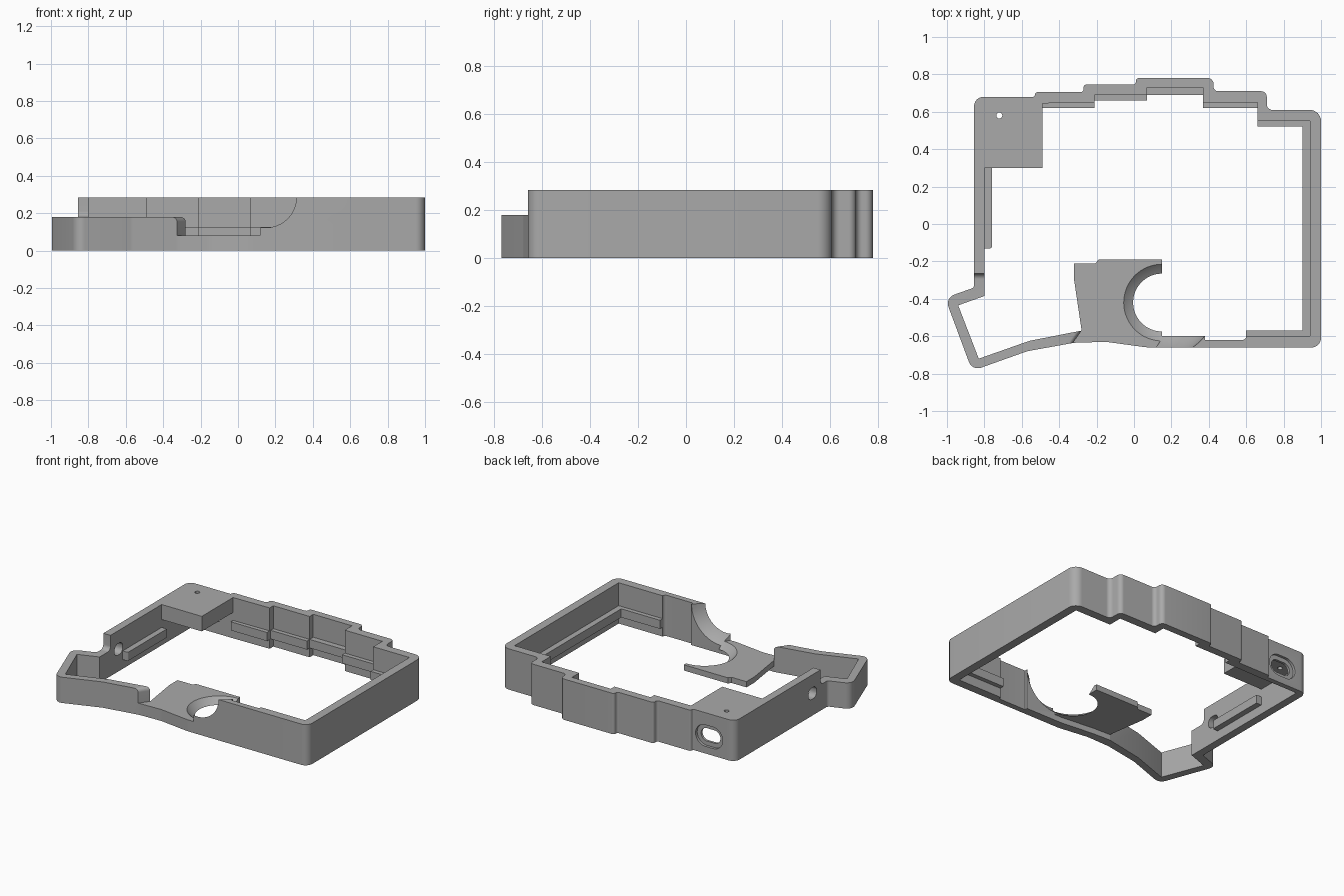
import bpy, bmesh, math
from mathutils import Vector

cube = bpy.data.objects.get("Cube")
if cube:
    bpy.data.objects.remove(cube, do_unlink=True)

grey = bpy.data.materials.new("matte_grey")
grey.use_nodes = True
grey.diffuse_color = (0.4, 0.4, 0.4, 1)
grey.node_tree.nodes["Principled BSDF"].inputs["Base Color"].default_value = (0.4, 0.4, 0.4, 1)


def rounded(points, steps=6):
    """Round each corner that carries a radius as its third value."""
    out = []
    for i, p in enumerate(points):
        c = Vector(p[:2])
        if len(p) < 3:
            out.append(c)
            continue
        a = (Vector(points[i - 1][:2]) - c).normalized()
        b = (Vector(points[(i + 1) % len(points)][:2]) - c).normalized()
        half = a.angle(b) / 2
        centre = c + (a + b).normalized() * (p[2] / math.sin(half))
        start = c + a * (p[2] / math.tan(half)) - centre
        end = c + b * (p[2] / math.tan(half)) - centre
        for k in range(steps + 1):
            t = k / steps
            out.append(centre + start.lerp(end, t).normalized() * p[2])
    return out


def prism(name, points, low, high, axis="z"):
    """Extrude a rounded profile along one axis."""
    place = {"z": lambda u, v, w: (u, v, w),
             "y": lambda u, v, w: (u, w, v),
             "x": lambda u, v, w: (w, u, v)}[axis]
    bm = bmesh.new()
    prof = rounded(points)
    lo = [bm.verts.new(place(p.x, p.y, low)) for p in prof]
    hi = [bm.verts.new(place(p.x, p.y, high)) for p in prof]
    bm.faces.new(lo)
    bm.faces.new(hi)
    for i in range(len(prof)):
        j = (i + 1) % len(prof)
        bm.faces.new((lo[i], lo[j], hi[j], hi[i]))
    bmesh.ops.recalc_face_normals(bm, faces=bm.faces)
    mesh = bpy.data.meshes.new(name)
    bm.to_mesh(mesh)
    bm.free()
    mesh.materials.append(grey)
    obj = bpy.data.objects.new(name, mesh)
    bpy.context.collection.objects.link(obj)
    return obj


def box(u0, u1, v0, v1, r=None):
    pts = [(u0, v0), (u1, v0), (u1, v1), (u0, v1)]
    return [(*p, r) for p in pts] if r else pts


def activate(obj):
    bpy.ops.object.select_all(action="DESELECT")
    obj.select_set(True)
    bpy.context.view_layer.objects.active = obj


def cut(obj, cutters):
    activate(obj)
    for c in cutters:
        mod = obj.modifiers.new("cut", "BOOLEAN")
        mod.operation, mod.solver, mod.object = "DIFFERENCE", "EXACT", c
        bpy.ops.object.modifier_apply(modifier=mod.name)


# Perimeter wall outline, stepped along the back, with the thumb corner at front
outer = [(-.855, .68, .05), (-.53, .68, .01), (-.53, .705, .015),
         (-.27, .705, .015), (-.27, .745, .015), (.01, .745, .015),
         (.01, .78, .015), (.425, .78, .03), (.425, .71, .025),
         (.71, .71, .03), (.71, .61, .03), (1, .61, .06), (1, -.66, .05),
         (.07, -.66, .3), (-.15, -.63, .2), (-.32, -.635, .2),
         (-.57, -.68, .1), (-.865, -.785, .05), (-1.01, -.395, .05),
         (-.855, -.34, .02)]
inner = [(-.80, .645), (-.49, .645), (-.21, .65), (-.21, .69), (.07, .69),
         (.07, .73), (.37, .73), (.37, .65), (.66, .65), (.66, .55),
         (.94, .55), (.94, -.60), (.10, -.60), (-.15, -.575), (-.28, -.57),
         (-.56, -.625), (-.83, -.72), (-.94, -.435), (-.80, -.385)]
wall = prism("perimeter_wall", outer, 0, .285)

# Cutters
cavity = prism("cavity_cutter", inner, -.1, .4)
thumb_drop = prism("thumb_drop_cutter",
                   [(-1, .18), (-.265, .18, .03), (-.265, .4), (-1, .4)],
                   -1.2, -.1, "x")
front_gap = prism("front_gap_cutter",
                  [(-.28, .08), (.18, .08), (.18, .4), (-.4, .4),
                   (-.4, .18), (-.28, .18, .025)], -.75, -.55, "y")
for v in front_gap.data.vertices:       # slanted end of the thumb wall
    v.co.x += (v.co.y + .57) * .7
ball = None
bpy.ops.mesh.primitive_uv_sphere_add(segments=64, ring_count=32, radius=.29,
                                     location=(.15, -.42, .285))
ball = bpy.context.object
ball.name = "ball_socket_cutter"
ball.data.materials.append(grey)
wall_relief = prism("wall_relief_cutter",
                    [(.38, -.62), (.60, -.62, .02), (.60, -.55), (.38, -.55)],
                    -.1, .4)
port_recess = prism("port_recess_cutter", box(-.76, -.55, .05, .20, .0749),
                    .662, .85, "y")
port_hole = prism("port_hole_cutter", box(-.73, -.58, .08, .17, .0449),
                  .5, .85, "y")
side_hole = prism("side_hole_cutter", box(-.22, -.13, .115, .195, .035),
                  -.9, -.7, "x")
pin_hole = prism("pin_hole_cutter", box(-.736, -.704, .564, .596, .0159),
                 -.1, .4)
cut(wall, [cavity, thumb_drop, front_gap, ball, wall_relief,
           port_recess, port_hole, side_hole])

# Cover over the rear corner
cover = prism("corner_cover", [(-.83, .30), (-.49, .30), (-.49, .66),
                               (-.83, .66)], .18, .285)
cut(cover, [pin_hole])

# Flat plate with the spherical socket
plate = prism("socket_plate",
              [(-.32, -.21), (-.205, -.21), (-.19, -.19), (.15, -.19),
               (.15, -.62), (-.10, -.60), (-.28, -.60), (-.28, -.57),
               (-.32, -.30)], .04, .08)
cut(plate, [ball])

# Support ledge along the back, side and front walls
ledge = prism("support_ledge",
              [(-.49, .62), (-.21, .62), (-.21, .66), (.07, .66), (.07, .69),
               (.37, .69), (.37, .62), (.66, .62), (.66, .52), (.90, .52),
               (.90, -.57), (.60, -.57), (.60, -.62), (.96, -.62),
               (.96, .57), (.68, .57), (.68, .67), (.39, .67), (.39, .75),
               (.05, .75), (.05, .71), (-.23, .71), (-.23, .67),
               (-.49, .67)], .065, .125)
side_rail = prism("side_rail", [(-.82, -.13), (-.76, -.13, .01),
                                (-.76, .30), (-.82, .30)], .065, .125)

# Remove the cutters and smooth only the rounded corners
for c in (cavity, thumb_drop, front_gap, ball, wall_relief, port_recess,
          port_hole, side_hole, pin_hole):
    bpy.data.objects.remove(c, do_unlink=True)
for part in (wall, cover, plate, ledge, side_rail):
    activate(part)
    bpy.ops.object.shade_smooth_by_angle(angle=math.radians(30))
